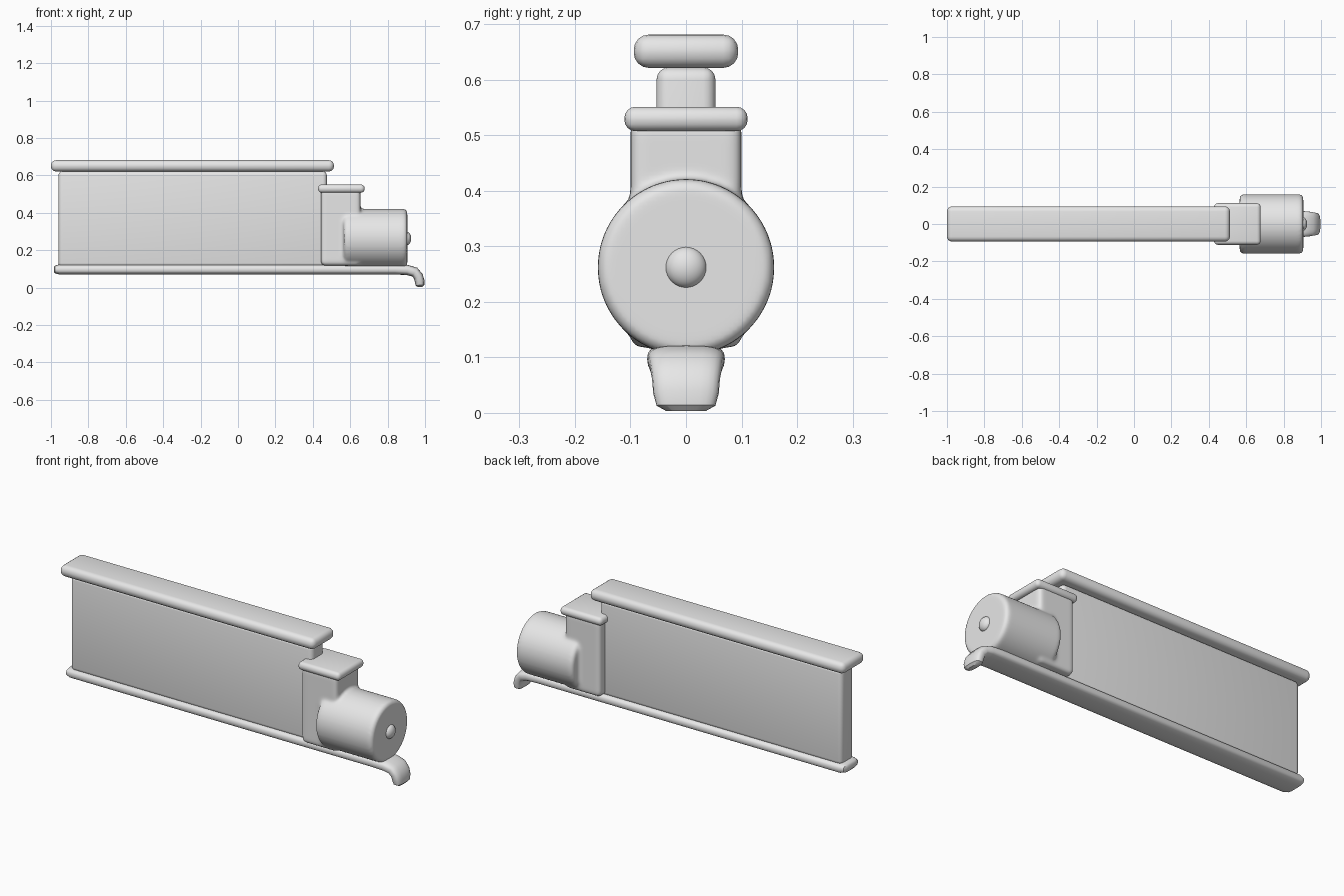
import bpy, math
from mathutils import Vector

cube = bpy.data.objects.get("Cube")
if cube:
    bpy.data.objects.remove(cube, do_unlink=True)

grey = bpy.data.materials.new("light_grey")
grey.use_nodes = True
COLOUR = (0.8, 0.8, 0.8, 1)
grey.diffuse_color = COLOUR
grey.node_tree.nodes["Principled BSDF"].inputs["Base Color"].default_value = COLOUR


def activate(ob):
    bpy.ops.object.select_all(action='DESELECT')
    ob.select_set(True)
    bpy.context.view_layer.objects.active = ob


def finish(ob, name, bevel=0, segments=4):
    """Name, colour, round and smooth one part."""
    ob.name = name
    ob.data.materials.clear()
    ob.data.materials.append(grey)
    activate(ob)
    bpy.ops.object.transform_apply(location=True, rotation=True, scale=True)
    if bevel:
        mod = ob.modifiers.new("Round", 'BEVEL')
        mod.width, mod.segments = bevel, segments
        mod.limit_method = 'ANGLE'
        bpy.ops.object.modifier_apply(modifier=mod.name)
    bpy.ops.object.shade_smooth_by_angle(angle=math.radians(40))
    return ob


def box(name, x0, x1, half_y, z0, z1, bevel):
    bpy.ops.mesh.primitive_cube_add(size=1, location=((x0 + x1) / 2, 0, (z0 + z1) / 2))
    ob = bpy.context.object
    ob.scale = (x1 - x0, 2 * half_y, z1 - z0)
    return finish(ob, name, bevel)


# Long panel with its overhanging top rail
box("main_panel", -0.96, 0.475, 0.053, 0.11, 0.622, 0.022)
box("top_rail", -1.0, 0.513, 0.094, 0.621, 0.681, 0.027)

# Housing and drum, melted together with a soft fillet
housing = box("housing", 0.443, 0.655, 0.1, 0.118, 0.53, 0.02)
bpy.ops.mesh.primitive_cylinder_add(vertices=64, radius=0.159, depth=0.34,
                                    location=(0.735, 0, 0.262),
                                    rotation=(0, math.pi / 2, 0))
drum = finish(bpy.context.object, "drum", 0.02)
activate(housing)
drum.select_set(True)
bpy.ops.object.join()
remesh = housing.modifiers.new("Melt", 'REMESH')
remesh.mode, remesh.voxel_size = 'VOXEL', 0.008
soften = housing.modifiers.new("Soften", 'SMOOTH')
soften.factor, soften.iterations = 0.5, 8
for mod in (remesh, soften):
    bpy.ops.object.modifier_apply(modifier=mod.name)
finish(housing, "housing_and_drum")
bpy.ops.object.shade_smooth()

box("housing_cap", 0.428, 0.677, 0.111, 0.507, 0.551, 0.02)

# Domed button on the drum end
bpy.ops.mesh.primitive_uv_sphere_add(segments=32, ring_count=16, radius=1,
                                     location=(0.9, 0, 0.262), rotation=(0, math.pi / 2, 0))
bpy.context.object.scale = (0.037, 0.037, 0.026)
finish(bpy.context.object, "end_button")

# Bottom rail: rounded section swept along a path that hooks down at the front
# Each station is x, z, half width, half thickness
stations = [(-0.985, 0.097, 0.045, 0.012), (-0.978, 0.097, 0.062, 0.021),
            (-0.955, 0.097, 0.07, 0.027), (0.84, 0.097, 0.07, 0.027),
            (0.905, 0.094, 0.069, 0.027), (0.945, 0.083, 0.065, 0.027),
            (0.964, 0.06, 0.061, 0.026), (0.971, 0.035, 0.059, 0.026),
            (0.973, 0.013, 0.053, 0.023), (0.973, 0.003, 0.035, 0.012)]
SIDES = 24
verts, faces = [], []
for i, (x, z, width, thick) in enumerate(stations):
    a = stations[max(i - 1, 0)]
    b = stations[min(i + 1, len(stations) - 1)]
    tangent = Vector((b[0] - a[0], 0, b[1] - a[1])).normalized()
    normal = Vector((-tangent.z, 0, tangent.x))
    for k in range(SIDES):
        t = math.tau * k / SIDES
        c, s = math.cos(t), math.sin(t)
        side = math.copysign(abs(c) ** 0.6, c) * width
        up = math.copysign(abs(s) ** 0.7, s) * thick
        verts.append(Vector((x, side, z)) + normal * up)
for i in range(len(stations) - 1):
    for k in range(SIDES):
        n = (k + 1) % SIDES
        p, q = i * SIDES, (i + 1) * SIDES
        faces.append((p + k, p + n, q + n, q + k))
faces.append(tuple(reversed(range(SIDES))))
faces.append(tuple(range(len(verts) - SIDES, len(verts))))
mesh = bpy.data.meshes.new("bottom_rail")
mesh.from_pydata(verts, [], faces)
rail = bpy.data.objects.new("bottom_rail", mesh)
bpy.context.collection.objects.link(rail)
activate(rail)
bpy.ops.object.mode_set(mode='EDIT')
bpy.ops.mesh.select_all(action='SELECT')
bpy.ops.mesh.normals_make_consistent(inside=False)
bpy.ops.object.mode_set(mode='OBJECT')
finish(rail, "bottom_rail")
